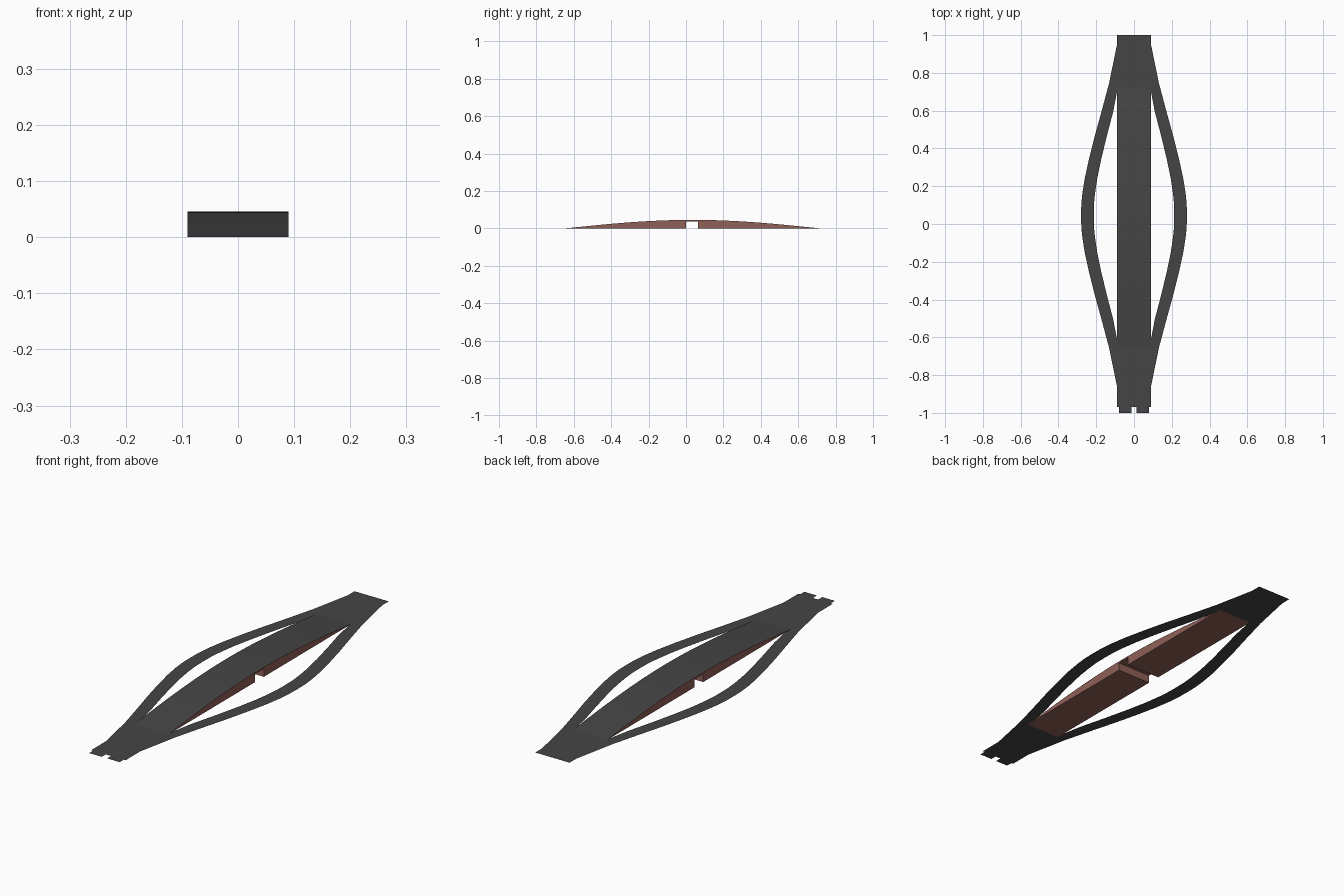
import bpy, bmesh, math

if "Cube" in bpy.data.objects:
    bpy.data.objects.remove(bpy.data.objects["Cube"])

def material(name, rgb):
    m = bpy.data.materials.new(name)
    m.diffuse_color = (*rgb, 1)
    m.use_nodes = True
    m.node_tree.nodes["Principled BSDF"].inputs["Base Color"].default_value = m.diffuse_color
    return m

GREY = material("dark grey", (0.06, 0.06, 0.06))
BROWN = material("red brown", (0.28, 0.115, 0.095))

HALF = 0.09                     # half width of the central strip
START, END, PEAK = -0.65, 0.72, 0.046
MID = (START + END) / 2
NOTCH_A, NOTCH_B, NOTCH_Z = 0.0, 0.065, 0.038

def make(name, faces, mat, smooth=False, recalc=False):
    bm = bmesh.new()
    for f in faces:
        bm.faces.new([bm.verts.new(p) for p in f])
    bmesh.ops.remove_doubles(bm, verts=bm.verts, dist=1e-5)
    bmesh.ops.dissolve_degenerate(bm, dist=1e-5, edges=bm.edges)
    if recalc:
        bmesh.ops.recalc_face_normals(bm, faces=bm.faces)
    else:
        for f in bm.faces:      # open sheets face upwards
            if f.normal.z < 0:
                f.normal_flip()
    for f in bm.faces:
        f.smooth = smooth
    me = bpy.data.meshes.new(name)
    bm.to_mesh(me)
    bm.free()
    me.materials.append(mat)
    ob = bpy.data.objects.new(name, me)
    bpy.context.collection.objects.link(ob)
    return ob

def rect(x0, x1, y0, y1):
    return [(x0, y0, 0), (x1, y0, 0), (x1, y1, 0), (x0, y1, 0)]

def arch_z(y):
    return PEAK * max(0, math.cos(math.pi * (y - MID) / (END - START)))

def lerp(points, t):
    for (a, u), (b, v) in zip(points, points[1:]):
        if t <= b:
            return u + (v - u) * (t - a) / (b - a)
    return points[-1][1]

# flat end plates, the front one with a slot between two tabs
make("front_end_plate", [rect(-HALF, HALF, -0.97, START),
                         rect(-0.08, -0.014, -1, -0.97),
                         rect(0.014, 0.08, -1, -0.97)], GREY)
make("back_end_plate", [rect(-HALF, HALF, END, 1)], GREY)

# bowed side bands: outer and inner edge by distance from the middle
OUTER = [(0, 0.28), (0.06, 0.279), (0.12, 0.273), (0.2, 0.260), (0.3, 0.238),
         (0.42, 0.208), (0.55, 0.172), (0.7, 0.132), (0.905, HALF - 0.014 + 0.014)]
INNER = [(0, 0.213), (0.06, 0.212), (0.12, 0.206), (0.2, 0.194), (0.3, 0.173),
         (0.42, 0.144), (0.55, 0.110), (0.655, HALF), (0.905, HALF)]
steps = sorted({d for d, _ in OUTER + INNER})
rows = [-d for d in reversed(steps)] + steps[1:]
for side, label in ((-1, "left"), (1, "right")):
    faces = []
    for a, b in zip(rows, rows[1:]):
        quad = [(side * lerp(e, abs(d)), d + 0.045, 0)
                for e, d in ((INNER, a), (OUTER, a), (OUTER, b), (INNER, b))]
        if abs(quad[0][0] - quad[1][0]) < 1e-5:
            quad.pop(0)
        elif abs(quad[2][0] - quad[3][0]) < 1e-5:
            quad.pop()
        faces.append(quad)
    make(label + "_side_band", faces, GREY)

# arched top strip
N = 32
ys = [START + (END - START) * i / N for i in range(N + 1)]
make("arched_strip", [[(-HALF, a, arch_z(a)), (HALF, a, arch_z(a)),
                       (HALF, b, arch_z(b)), (-HALF, b, arch_z(b))]
                      for a, b in zip(ys, ys[1:])], GREY, smooth=True)

# brown blocks filling the arch on both sides of the notch
def block(name, ya, yb):
    inner = [y for y in ys if ya < y < yb]
    prof = [(ya, 0), (yb, 0)] + [(y, arch_z(y) - 0.0005) for y in
                                [yb] + inner[::-1] + [ya] if arch_z(y) > 0.001]
    n = len(prof)
    faces = [[(x, y, z) for y, z in prof] for x in (-HALF, HALF)]
    for i in range(n):
        (y0, z0), (y1, z1) = prof[i], prof[(i + 1) % n]
        faces.append([(-HALF, y0, z0), (HALF, y0, z0), (HALF, y1, z1), (-HALF, y1, z1)])
    make(name, faces, BROWN, recalc=True)

block("front_filler_block", START, NOTCH_A)
block("back_filler_block", NOTCH_B, END)

# thin bridge above the notch
bridge = bpy.data.meshes.new("notch_bridge")
bm = bmesh.new()
bmesh.ops.create_cube(bm, size=1)
for v in bm.verts:
    v.co = (v.co.x * 2 * HALF, NOTCH_A if v.co.y < 0 else NOTCH_B,
            NOTCH_Z if v.co.z < 0 else PEAK - 0.001)
bm.to_mesh(bridge)
bm.free()
bridge.materials.append(BROWN)
bpy.context.collection.objects.link(bpy.data.objects.new("notch_bridge", bridge))
